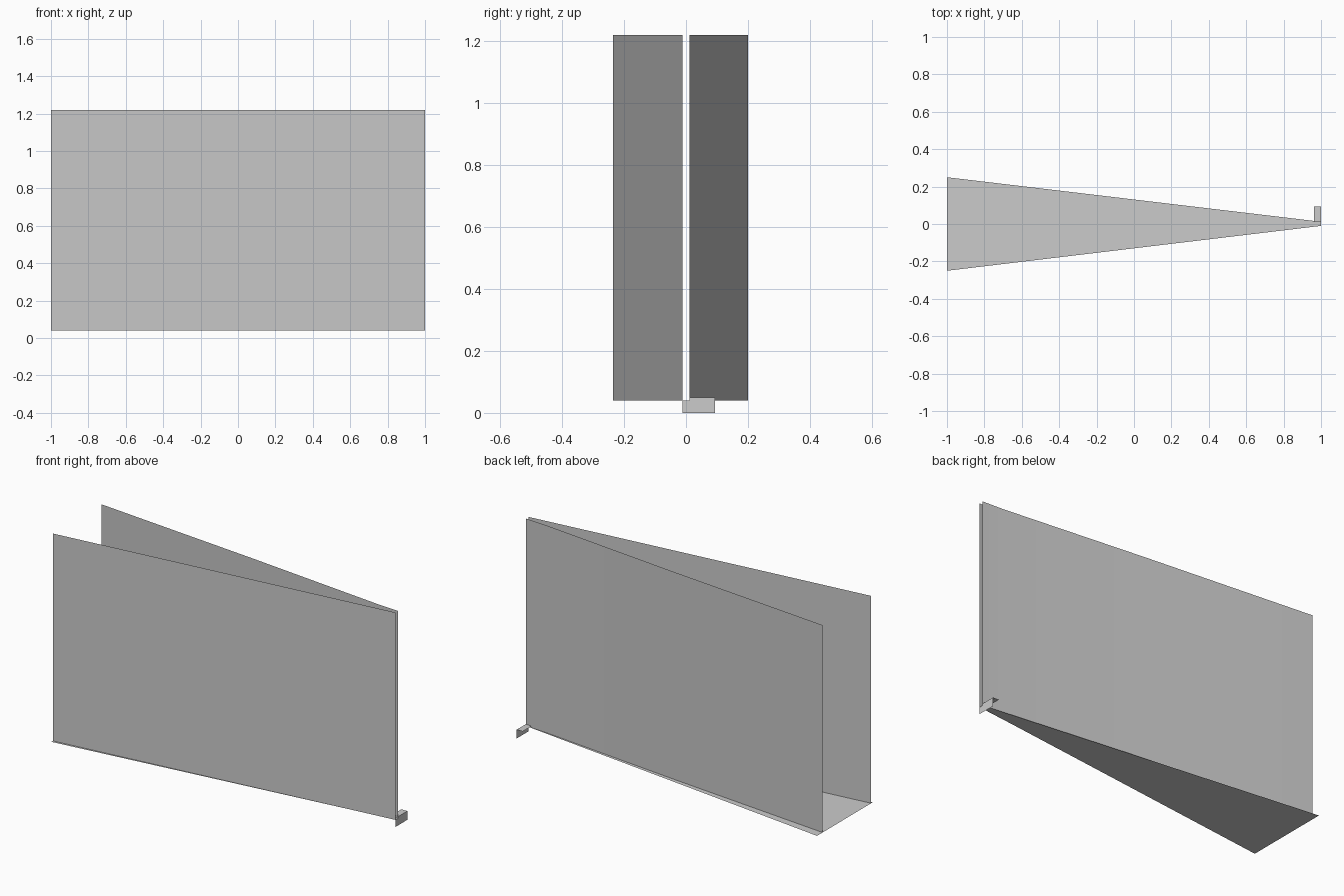
import bpy, bmesh

if "Cube" in bpy.data.objects:
    bpy.data.objects.remove(bpy.data.objects["Cube"])

Z0, Z1 = 0.04, 1.22


def sheet(name, faces, smooth=False):
    """Single-sided sheet object from a list of polygons."""
    bm = bmesh.new()
    for pts in faces:
        bm.faces.new([bm.verts.new(p) for p in pts])
    bmesh.ops.remove_doubles(bm, verts=bm.verts, dist=1e-5)
    for f in bm.faces:
        f.smooth = smooth
    me = bpy.data.meshes.new(name)
    bm.to_mesh(me)
    bm.free()
    ob = bpy.data.objects.new(name, me)
    bpy.context.collection.objects.link(ob)
    return ob


def wall(name, path, smooth=False):
    """Upright wall following a plan path."""
    return sheet(name, [[(*a, Z0), (*b, Z0), (*b, Z1), (*a, Z1)]
                        for a, b in zip(path, path[1:])], smooth)


# two upright walls opening towards -x
wall("front_wall", [(-1, -0.236), (1, -0.012)])
wall("back_wall", [(1, 0.012), (0.87, 0.019), (0.02, 0.106), (-1, 0.20)], True)

# tapered floor, slightly wider than the walls
sheet("floor", [[(-1, -0.25, Z0), (1, -0.01, Z0), (1, 0.012, Z0), (-1, 0.25, Z0)]])

# small angle bracket at the narrow end: upright plate and top flange
sheet("bracket", [
    [(1, -0.012, 0), (1, 0.094, 0), (1, 0.094, 0.05),
     (1, 0.012, 0.05), (1, 0.012, Z0), (1, -0.012, Z0)],
    [(0.963, 0.012, 0.05), (1, 0.012, 0.05), (1, 0.094, 0.05), (0.963, 0.094, 0.05)],
])
